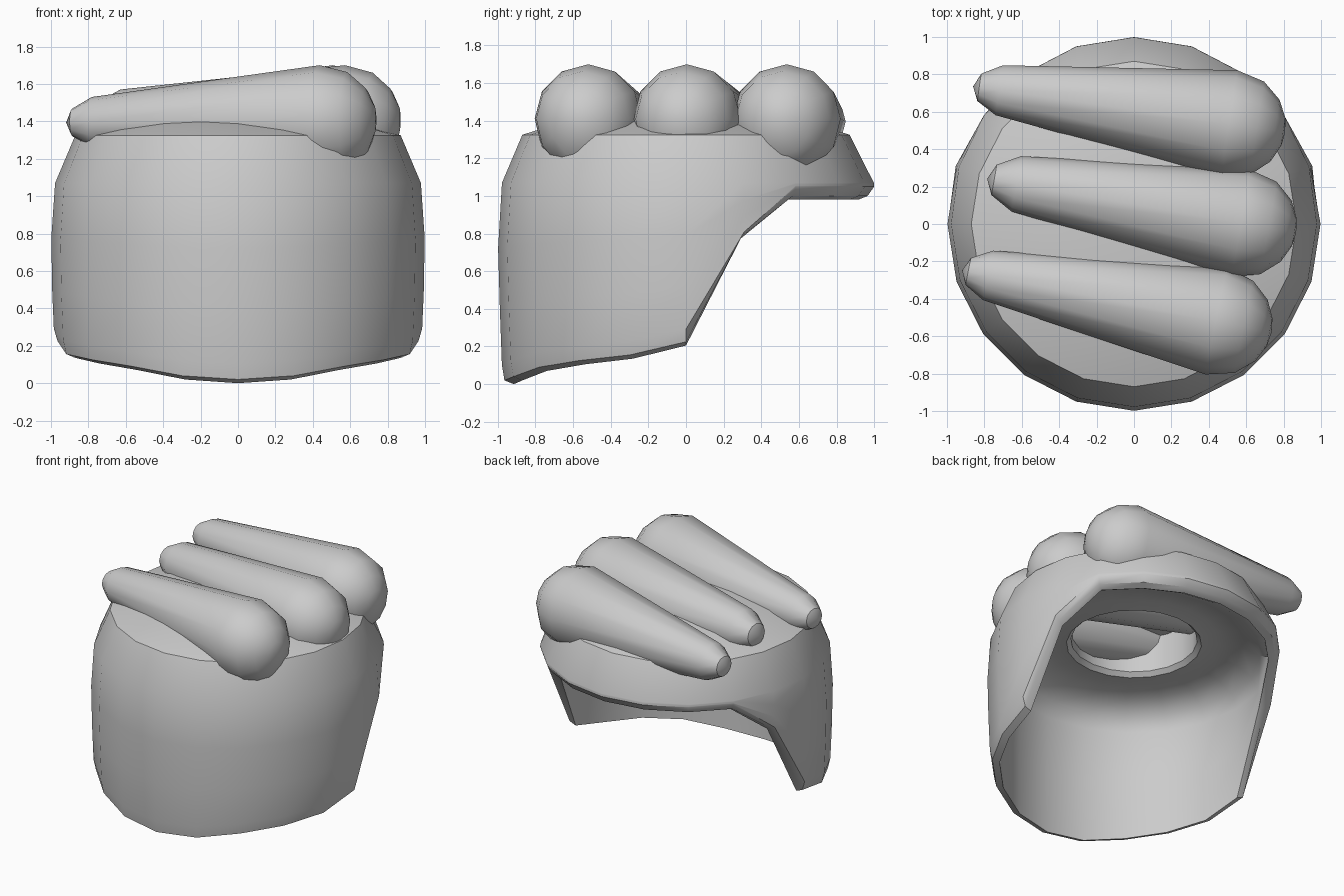
import bpy, bmesh, math
from mathutils import Vector

cube = bpy.data.objects.get("Cube")
if cube:
    bpy.data.objects.remove(cube)

grey = bpy.data.materials.new("plain grey")
grey.use_nodes = True
tone = (0.6, 0.6, 0.6, 1)
grey.diffuse_color = tone
grey.node_tree.nodes["Principled BSDF"].inputs["Base Color"].default_value = tone


def finish(bm, name):
    bmesh.ops.recalc_face_normals(bm, faces=bm.faces)
    mesh = bpy.data.meshes.new(name)
    bm.to_mesh(mesh)
    bm.free()
    mesh.materials.append(grey)
    obj = bpy.data.objects.new(name, mesh)
    bpy.context.collection.objects.link(obj)
    bpy.ops.object.select_all(action="DESELECT")
    obj.select_set(True)
    bpy.context.view_layer.objects.active = obj
    bpy.ops.object.shade_smooth_by_angle(angle=math.radians(35))


def skin(bm, columns, start, end):
    """Close a ring of point columns between a start pole and an end pole."""
    cols = [[bm.verts.new(p) for p in c] for c in columns]
    first, last = bm.verts.new(start), bm.verts.new(end)
    for a, b in zip(cols, cols[1:] + cols[:1]):
        bm.faces.new((first, a[0], b[0]))
        bm.faces.new((last, b[-1], a[-1]))
        for i in range(len(a) - 1):
            bm.faces.new((a[i], a[i + 1], b[i + 1], b[i]))


def lerp_table(table, v):
    for (x0, y0), (x1, y1) in zip(table, table[1:]):
        if v <= x1:
            return y0 + (y1 - y0) * max(0, v - x0) / (x1 - x0)
    return table[-1][1]


# Shell: domed cover, lathed wall with a cut-away back, thick low ceiling with a round well
SIDES = 20
HEM = [(-1, .02), (-.95, .04), (-.81, .09), (-.59, .125), (-.31, .155),
       (0, .225), (.3, .78), (.58, 1.0), (1, 1.0)]
WALL = [(0, .975), (.3, .985), (.65, 1.0), (.8, .997), (1.07, .978)]
DOME = [(.3, 1.445), (.6, 1.41), (.87, 1.325)]
CEILING = [(.91, .90), (.86, 1.0), (.74, 1.07), (.58, 1.085), (.46, 1.07),
           (.43, 1.10), (.43, 1.36)]

columns = []
for k in range(SIDES):
    a = math.tau * k / SIDES
    dx, dy = math.sin(a), math.cos(a)
    hem = lerp_table(HEM, round(dy, 3))
    flare = .02 * max(dy, 0)
    lip = .3 if hem > .95 else .92
    profile = list(DOME)
    for f in (0, .36, .7, 1):
        z = 1.07 + (hem - 1.07) * f * lip
        profile.append((lerp_table(WALL, z) + flare, z))
    profile += [(.965, hem), (.915, hem - .02)]
    profile.append((.92, max(hem, hem * .5 + .45)))
    profile += [(r, max(z, hem + .01)) for r, z in CEILING]
    columns.append([(r * dx, r * dy, z) for r, z in profile])
bm = bmesh.new()
skin(bm, columns, (0, 0, 1.45), (0, 0, 1.38))
finish(bm, "shell")


# Clubs: tapered rolls lying across the dome, with a sagging rounded big end
def club(name, small, small_r, big, big_r, sides=12):
    small, big = Vector(small), Vector(big)
    axis = (big - small).normalized()
    side = axis.cross(Vector((0, 0, 1))).normalized()
    up = side.cross(axis)
    rings = [(small - axis * small_r * .8, small_r * .55, 1), (small, small_r, 1)]
    for deg, sag in ((0, 1.05), (30, 1.15), (55, 1.2), (75, 1.1)):
        t = math.radians(deg)
        rings.append((big + axis * big_r * 1.04 * math.sin(t), big_r * math.cos(t), sag))
    cols = []
    for k in range(sides):
        a = math.tau * k / sides
        s, u = math.cos(a), math.sin(a)
        cols.append([c + (side * s + up * u * (sag if u < 0 else 1)) * r
                     for c, r, sag in rings])
    bm = bmesh.new()
    skin(bm, cols, small - axis * small_r * 1.05, big + axis * big_r * 1.04)
    finish(bm, name)


club("front_club", (-.78, -.275, 1.395), .135, (.44, -.52, 1.41), .29)
club("middle_club", (-.63, .215, 1.42), .15, (.57, .005, 1.41), .29)
club("back_club", (-.72, .715, 1.395), .135, (.51, .535, 1.41), .29)
